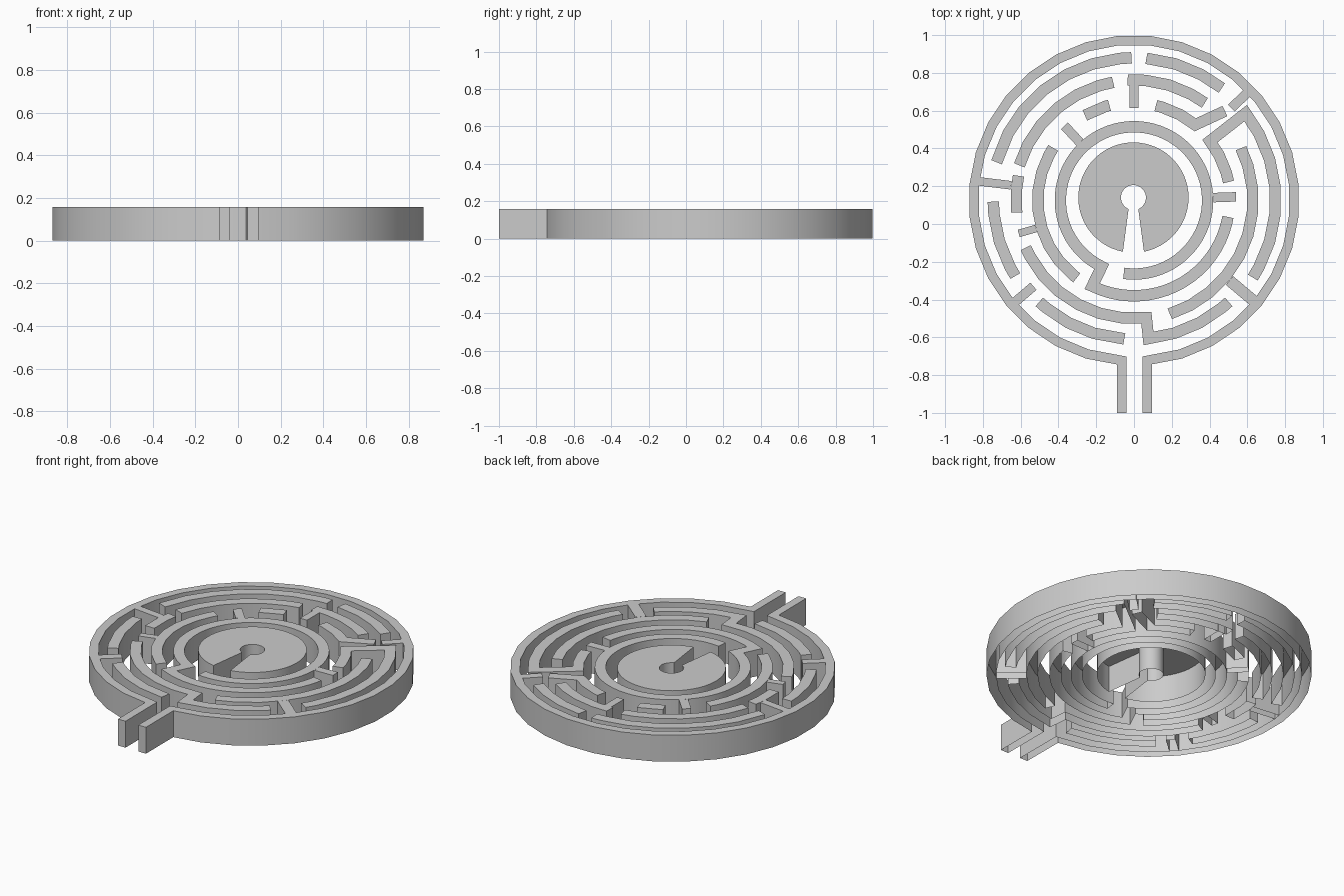
import bpy, bmesh
from math import cos, sin, radians, floor, ceil
from mathutils import Vector

if "Cube" in bpy.data.objects:
    bpy.data.objects.remove(bpy.data.objects["Cube"])

H = 0.157          # wall height
CY = 0.125         # centre of the rings in y
STEP = 11.25       # facet angle


def pol(a, r):
    return Vector((r * cos(radians(a)), CY + r * sin(radians(a))))


def shell(name, left, right, caps=(True, True)):
    """Open-bottomed wall between two matching plan edges."""
    bm = bmesh.new()
    rows = [[bm.verts.new((p.x, p.y, z)) for p in side]
            for side in (left, right) for z in (0, H)]
    l0, l1, r0, r1 = rows
    for i in range(len(left) - 1):
        j = i + 1
        bm.faces.new((l1[i], r1[i], r1[j], l1[j]))
        bm.faces.new((l0[i], l1[i], l1[j], l0[j]))
        bm.faces.new((r0[j], r1[j], r1[i], r0[i]))
    if caps[0]:
        bm.faces.new((l0[0], r0[0], r1[0], l1[0]))
    if caps[1]:
        bm.faces.new((l1[-1], r1[-1], r0[-1], l0[-1]))
    # make the top face up, and every other face follow it
    bmesh.ops.recalc_face_normals(bm, faces=bm.faces)
    if sum(f.normal.z for f in bm.faces) < 0:
        bmesh.ops.reverse_faces(bm, faces=bm.faces)
    me = bpy.data.meshes.new(name)
    bm.to_mesh(me)
    bm.free()
    ob = bpy.data.objects.new(name, me)
    bpy.context.collection.objects.link(ob)
    bpy.ops.object.select_all(action='DESELECT')
    bpy.context.view_layer.objects.active = ob
    ob.select_set(True)
    bpy.ops.object.shade_smooth_by_angle(angle=radians(30))
    return ob


def path(nodes, step):
    """Centre line: arcs where the radius stays, straight where it changes."""
    pts = [pol(*nodes[0])]
    for (a, r), (b, s) in zip(nodes, nodes[1:]):
        if r == s:
            lo, hi = min(a, b), max(a, b)
            grid = [(k + 0.5) * step for k in range(floor(lo / step) - 1, ceil(hi / step) + 1)]
            grid = [g for g in grid if lo + 2 < g < hi - 2]
            pts += [pol(g, r) for g in (grid if b > a else grid[::-1])]
        pts.append(pol(b, s))
    return pts


def wall(name, nodes, width=0.06, step=STEP, pre=(), post=(), caps=(True, True)):
    """Mitred wall of constant width along a path."""
    pts = [Vector(p) for p in pre] + path(nodes, step) + [Vector(p) for p in post]
    left, right = [], []
    for i, p in enumerate(pts):
        d0 = (p - pts[i - 1]).normalized() if i else None
        d1 = (pts[i + 1] - p).normalized() if i < len(pts) - 1 else None
        d0, d1 = d0 or d1, d1 or d0
        n0, n1 = Vector((-d0.y, d0.x)), Vector((-d1.y, d1.x))
        m = (n0 + n1).normalized()
        off = m * (width / 2 / max(m.dot(n0), 0.5))
        left.append(p + off)
        right.append(p - off)
    return shell(name, left, right, caps)


# outer ring with the two entrance walls
wall("outer_ring", [(265.6, 0.85), (-85.3, 0.85)], 0.05,
     pre=[(-0.064, -1)], post=[(0.07, -1)])

# centre disc with keyhole slot
N = 56
shell("centre_disc",
      [pol(-79 + 338 * i / N, 0.292) + Vector((-0.003, 0.015)) for i in range(N + 1)],
      [pol(-67 + 314 * i / N, 0.066) + Vector((-0.003, 0.015)) for i in range(N + 1)])

# inner ring spiralling out into the second ring
wall("inner_spiral", [(-98, 0.39), (244, 0.39), (244, 0.505), (350, 0.505)], step=STEP / 2)

# plain and bent walls: nodes are (angle, radius)
walls = {
    "left_inner_arc": [(147, 0.51), (233.5, 0.51)],
    "top_short_arc": [(104.5, 0.52), (120, 0.52)],
    "top_right_hook": [(77, 0.515), (51, 0.515), (44.5, 0.675)],
    "right_double_arc": [(11, 0.51), (38, 0.51), (38, 0.75), (-33, 0.75)],
    "right_arc": [(26, 0.63), (-72.5, 0.63)],
    "bottom_step_arc": [(203.6, 0.625), (276, 0.625), (276, 0.735), (313, 0.735)],
    "bottom_left_arc": [(227, 0.735), (266, 0.735)],
    "left_outer_arc": [(180.5, 0.745), (212.5, 0.745)],
    "left_short_arc": [(168, 0.625), (186, 0.625)],
    "upper_left_arc": [(163, 0.635), (100, 0.635)],
    "upper_left_outer_arc": [(164.5, 0.755), (91, 0.755)],
    "upper_right_outer_arc": [(85, 0.755), (52, 0.755)],
    "top_arc": [(93, 0.638), (54, 0.638)],
}
for name, nodes in walls.items():
    wall(name, nodes)

# radial stubs: angle, free/inner radius, outer radius, width, end caps
stubs = {
    "top_stub": (90, 0.49, 0.61, 0.045, (True, False)),
    "right_stub": (2, 0.42, 0.54, 0.05, (False, True)),
    "upper_left_stub": (133, 0.42, 0.54, 0.05, (False, True)),
    "left_stub": (196, 0.54, 0.635, 0.04, (False, True)),
    "lower_left_stub": (220.5, 0.70, 0.825, 0.05, (True, False)),
    "left_bridge": (173, 0.655, 0.825, 0.045, (False, False)),
    "upper_right_stub": (43.5, 0.71, 0.825, 0.05, (True, False)),
    "lower_right_bridge": (-40, 0.66, 0.825, 0.06, (False, False)),
}
for name, (a, r, s, w, caps) in stubs.items():
    wall(name, [(a, r), (a, s)], w, caps=caps)
